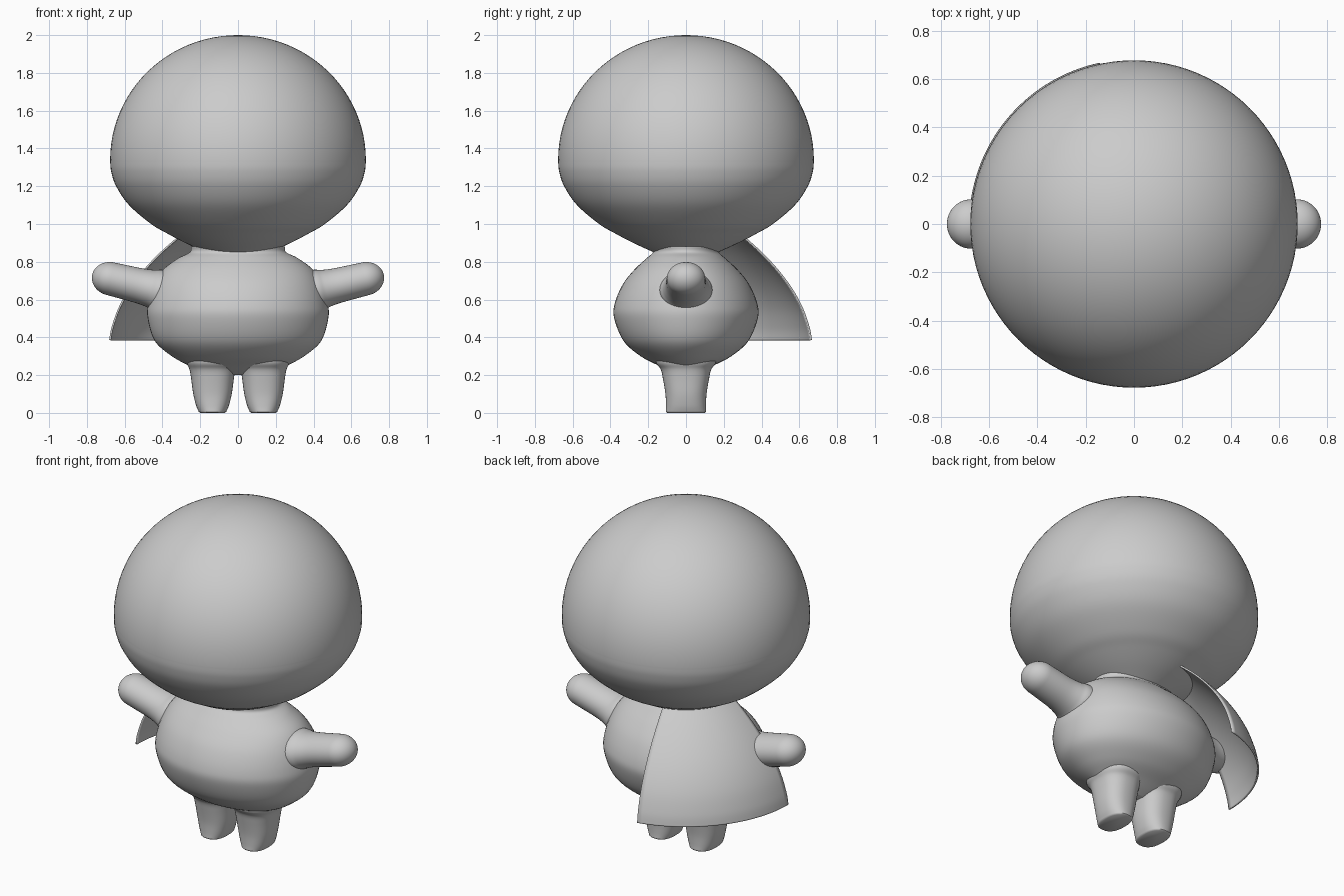
import bpy, bmesh, math
from mathutils import Matrix

if "Cube" in bpy.data.objects:
    bpy.data.objects.remove(bpy.data.objects["Cube"])

grey = bpy.data.materials.new("plain grey")
grey.diffuse_color = (0.6, 0.6, 0.6, 1)
grey.use_nodes = True
grey.node_tree.nodes["Principled BSDF"].inputs["Base Color"].default_value = grey.diffuse_color


def spline(rows, steps=6):
    """Smooth Catmull-Rom interpolation through rows of numbers."""
    out = []
    for i in range(len(rows) - 1):
        p0, p1, p2, p3 = (rows[max(i - 1, 0)], rows[i], rows[i + 1],
                          rows[min(i + 2, len(rows) - 1)])
        for s in range(steps):
            t = s / steps
            out.append([0.5 * (2 * b + (c - a) * t + (2 * a - 5 * b + 4 * c - d) * t * t
                               + (3 * b - a - 3 * c + d) * t ** 3)
                        for a, b, c, d in zip(p0, p1, p2, p3)])
    return out + [list(rows[-1])]


def finish(name, bm, angle=45):
    bmesh.ops.recalc_face_normals(bm, faces=bm.faces[:])
    me = bpy.data.meshes.new(name)
    bm.to_mesh(me)
    bm.free()
    me.materials.append(grey)
    ob = bpy.data.objects.new(name, me)
    bpy.context.collection.objects.link(ob)
    bpy.ops.object.select_all(action='DESELECT')
    ob.select_set(True)
    bpy.context.view_layer.objects.active = ob
    bpy.ops.object.shade_smooth_by_angle(angle=math.radians(angle))
    return ob


def loft(name, rows, power=2.0, matrix=Matrix(), n=64, angle=45):
    """Closed loft along z; each row is (z, x radius, y radius)."""
    bm = bmesh.new()
    rings = []
    for z, rx, ry in rows:
        ring = []
        for k in range(n):
            c, s = math.cos(math.tau * k / n), math.sin(math.tau * k / n)
            x = math.copysign(abs(c) ** (2 / power), c) * max(rx, 0.001)
            y = math.copysign(abs(s) ** (2 / power), s) * max(ry, 0.001)
            ring.append(bm.verts.new(matrix @ Matrix.Translation((x, y, z)).to_translation()))
        rings.append(ring)
    for a, b in zip(rings, rings[1:]):
        for k in range(n):
            bm.faces.new((a[k], a[(k + 1) % n], b[(k + 1) % n], b[k]))
    bm.faces.new(rings[0])
    bm.faces.new(rings[-1])
    return finish(name, bm, angle)


# Head: domed top over a tapering lower half
lower = spline([(0.85, 0.17), (0.9, 0.28), (0.95, 0.375), (1.0, 0.46), (1.1, 0.577),
                (1.2, 0.645), (1.28, 0.672), (1.34, 0.677)])
dome = [(1.34 + 0.66 * math.sin(a), 0.677 * math.cos(a))
        for a in (math.pi / 2 * i / 24 for i in range(1, 25))]
loft("head", [(z, r, r) for z, r in lower + dome], n=96)

# Body: oval, wider than deep, with a short neck
loft("body", spline([(0.2, 0.1, 0.05), (0.22, 0.2, 0.09), (0.25, 0.26, 0.145), (0.3, 0.35, 0.24),
                     (0.38, 0.44, 0.33), (0.5, 0.478, 0.38), (0.58, 0.475, 0.377),
                     (0.68, 0.445, 0.335), (0.76, 0.395, 0.272), (0.82, 0.315, 0.207),
                     (0.85, 0.255, 0.175), (0.88, 0.25, 0.175)]))

# Arms and legs, mirrored left and right
arm = spline([(0, 0.12, 0.15), (0.12, 0.112, 0.14), (0.17, 0.1, 0.122), (0.23, 0.093, 0.109),
              (0.32, 0.09, 0.104)]) + \
      [(0.385 + 0.1 * math.sin(a), 0.088 * math.cos(a), 0.102 * math.cos(a))
       for a in (math.pi / 2 * i / 12 for i in range(13))]
leg = [(0, 0.066, 0.1)] + spline([(0.006, 0.073, 0.107), (0.04, 0.087, 0.106), (0.1, 0.102, 0.109),
                                  (0.18, 0.113, 0.122), (0.23, 0.122, 0.134), (0.27, 0.138, 0.16),
                                  (0.34, 0.14, 0.16)])
for side, name in ((1, "left"), (-1, "right")):
    aim = Matrix.Translation((0.3 * side, 0, 0.62)) @ \
        Matrix.Rotation(side * math.radians(90 - 13.5), 4, 'Y')
    loft(name + "_arm", arm, 2.0, aim, 40)
    loft(name + "_leg", leg, 2.4, Matrix.Translation((0.135 * side, 0, 0)), 40)

# Cape: flared sector hanging off the back toward one shoulder
bm = bmesh.new()
grid = []
for z, r in spline([(0.385, 0.677), (0.45, 0.665), (0.55, 0.63), (0.65, 0.575), (0.75, 0.5),
                    (0.85, 0.405), (0.95, 0.29)]):
    row = []
    for k in range(33):
        a = math.radians(12 + 78 * k / 32)
        row.append(bm.verts.new((-r * math.sin(a), r * math.cos(a), z)))
    grid.append(row)
for a, b in zip(grid, grid[1:]):
    for k in range(32):
        bm.faces.new((a[k], a[k + 1], b[k + 1], b[k]))
cape = finish("cape", bm)
mod = cape.modifiers.new("thickness", 'SOLIDIFY')
mod.thickness = 0.01
mod.offset = 0
